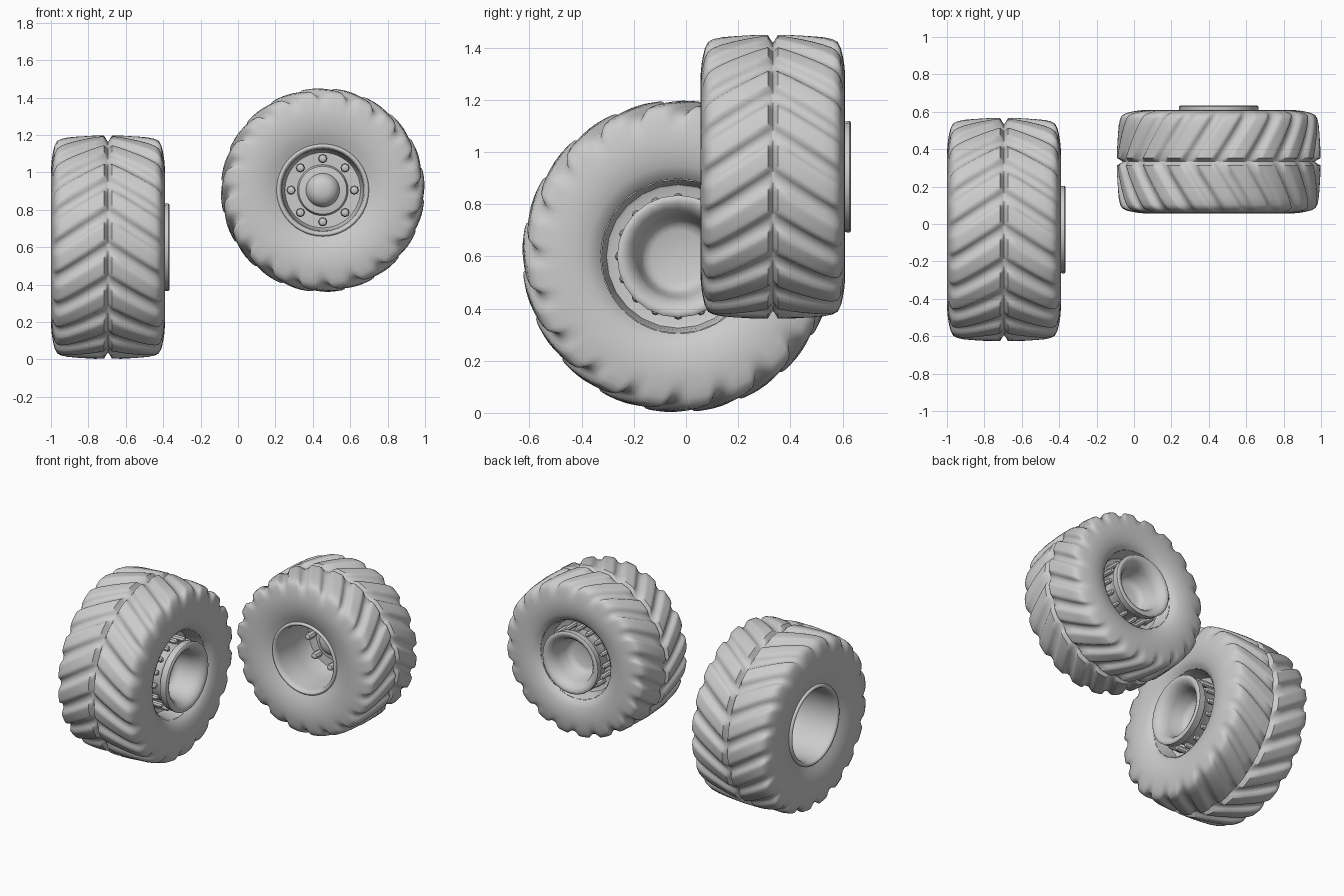
import bpy, bmesh
from math import sin, cos, pi, radians
from mathutils import Matrix

if "Cube" in bpy.data.objects:
    bpy.data.objects.remove(bpy.data.objects["Cube"])

LUGS = 20
STEP = 12
SEG = LUGS * STEP

# tread half section (offset from mid plane, base radius, lug height)
TREAD = [(0.0, 0.945, 0.0), (0.01, 0.948, 0.01), (0.035, 0.957, 0.043), (0.12, 0.955, 0.043),
         (0.2, 0.95, 0.043), (0.28, 0.945, 0.043), (0.36, 0.936, 0.045), (0.42, 0.922, 0.048),
         (0.455, 0.9, 0.053), (0.478, 0.865, 0.045), (0.492, 0.83, 0.022), (0.502, 0.79, 0.0),
         (0.508, 0.72, 0.0), (0.502, 0.65, 0.0)]
# sidewall running in to the rim, outer and inner face
OUTER = [(0.492, 0.58, 0.0), (0.472, 0.52, 0.0), (0.455, 0.475, 0.0), (0.44, 0.44, 0.0)]
INNER = [(0.488, 0.58, 0.0), (0.465, 0.53, 0.0), (0.43, 0.495, 0.0)]

# rim seen from outside: lip, deep barrel, disc, hub dome
RIM = [(0.43, 0.455), (0.46, 0.452), (0.472, 0.44), (0.472, 0.425), (0.455, 0.41), (0.40, 0.40),
       (0.1, 0.395), (-0.12, 0.385), (-0.16, 0.37), (-0.165, 0.25), (-0.12, 0.235), (-0.11, 0.165),
       (-0.06, 0.15), (-0.02, 0.115), (0.005, 0.06), (0.01, 0.0)]

# back of the wheel: recess wall, disc and protruding flared cup
CUP = [(-0.43, 0.495), (-0.36, 0.475), (-0.25, 0.46), (-0.24, 0.44), (-0.24, 0.31), (-0.40, 0.32),
       (-0.44, 0.35), (-0.46, 0.385), (-0.54, 0.392), (-0.55, 0.38), (-0.55, 0.355), (-0.535, 0.325),
       (-0.49, 0.285), (-0.42, 0.265), (-0.28, 0.24), (-0.24, 0.215), (-0.22, 0.17), (-0.2, 0.0)]


def finish(name, bm, matrix, angle=35):
    bmesh.ops.remove_doubles(bm, verts=bm.verts, dist=1e-5)
    bmesh.ops.recalc_face_normals(bm, faces=bm.faces)
    bm.transform(matrix)
    mesh = bpy.data.meshes.new(name)
    bm.to_mesh(mesh)
    bm.free()
    ob = bpy.data.objects.new(name, mesh)
    bpy.context.collection.objects.link(ob)
    bpy.ops.object.select_all(action='DESELECT')
    ob.select_set(True)
    bpy.context.view_layer.objects.active = ob
    bpy.ops.object.shade_smooth_by_angle(angle=radians(angle))
    return ob


def skin(bm, rings):
    for a, b in zip(rings, rings[1:]):
        n = len(a)
        for i in range(n):
            j = (i + 1) % n
            bm.faces.new((a[i], a[j], b[j], b[i]))


def lug_shape(p):
    # raised band with sloped flanks over one tread pitch
    t = min(1, max(0, (0.43 - abs(p - 0.5)) / 0.22))
    return t * t * (3 - 2 * t)


def tyre(name, matrix):
    bm = bmesh.new()
    section = [(-u, r, h) for u, r, h in reversed(TREAD[1:] + INNER)] + TREAD + OUTER
    rings = []
    for u, r, h in section:
        sweep = 0.33 * min(abs(u), 0.5) / 0.5
        ring = []
        for i in range(SEG):
            t = 2 * pi * i / SEG - sweep
            rad = r + h * lug_shape((i % STEP) / STEP)
            ring.append(bm.verts.new((rad * cos(t), rad * sin(t), u)))
        rings.append(ring)
    skin(bm, rings)
    finish(name, bm, matrix, 48)


def revolve(name, profile, sides, matrix):
    bm = bmesh.new()
    rings = [[bm.verts.new((r * cos(2 * pi * i / sides), r * sin(2 * pi * i / sides), u))
              for i in range(sides)] for u, r in profile if r > 0]
    skin(bm, rings)
    bm.faces.new(rings[-1])
    finish(name, bm, matrix, 50)


def bolts(name, count, circle, stud, matrix):
    # ring of rounded studs
    bm = bmesh.new()
    for k in range(count):
        a = 2 * pi * k / count
        rings = [[bm.verts.new((circle * cos(a) + r * cos(i * pi / 4),
                                circle * sin(a) + r * sin(i * pi / 4), u))
                  for i in range(8)] for u, r in stud]
        skin(bm, rings)
        bm.faces.new(rings[0])
        bm.faces.new(rings[-1])
    finish(name, bm, matrix)


def wheel(prefix, centre, radius, rotation):
    m = Matrix.Translation(centre) @ rotation @ Matrix.Scale(radius, 4)
    tyre(prefix + "_tyre", m)
    revolve(prefix + "_rim", RIM, 48, m)
    revolve(prefix + "_hub_cup", CUP, 24, m)
    bolts(prefix + "_wheel_bolts", 8, 0.31,
          [(-0.2, 0.03), (-0.19, 0.04), (-0.08, 0.046), (-0.05, 0.036), (-0.04, 0.015)], m)
    bolts(prefix + "_hub_bolts", 16, 0.375,
          [(-0.23, 0.032), (-0.39, 0.032), (-0.41, 0.022), (-0.415, 0.008)], m)


# large wheel facing -x, smaller wheel facing the front
wheel("large_wheel", (-0.695, -0.03, 0.6), 0.598, Matrix.Rotation(-pi / 2, 4, 'Y'))
wheel("small_wheel", (0.453, 0.333, 0.905), 0.545, Matrix.Rotation(pi / 2, 4, 'X'))
